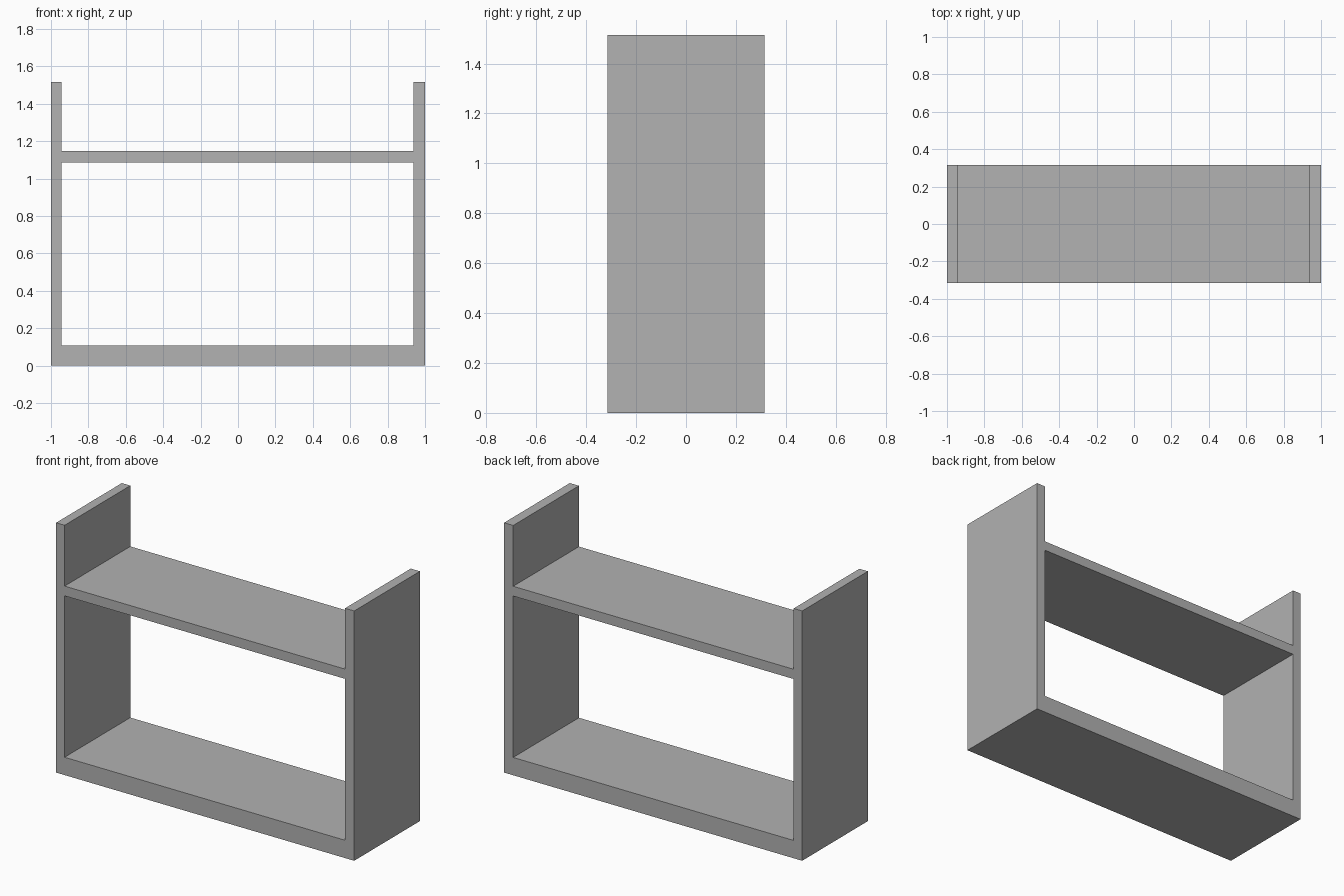
import bpy

cube = bpy.data.objects.get("Cube")
if cube:
    bpy.data.objects.remove(cube, do_unlink=True)

# Overall sizes and the heights of the openings
DEPTH, HEIGHT = 0.63, 1.515
INNER_LEFT, INNER_RIGHT = -0.943, 0.939
BASE_TOP, SHELF_BOTTOM, SHELF_TOP = 0.108, 1.087, 1.146

grey = bpy.data.materials.new("plain grey")
grey.use_nodes = True
colour = (0.445, 0.445, 0.445, 1)
grey.diffuse_color = colour
grey.node_tree.nodes["Principled BSDF"].inputs["Base Color"].default_value = colour


def box(name, x, y, z):
    """Box spanning the given (low, high) ranges."""
    spans = (x, y, z)
    bpy.ops.mesh.primitive_cube_add(size=1, location=[sum(s) / 2 for s in spans])
    ob = bpy.context.object
    ob.name = name
    ob.scale = [s[1] - s[0] for s in spans]
    bpy.ops.object.transform_apply(location=True, rotation=False, scale=True)
    ob.data.materials.append(grey)
    return ob


# One-piece shelf frame, with the space above and below the shelf cut through
frame = box("shelf_frame", (-1, 1), (-DEPTH / 2, DEPTH / 2), (0, HEIGHT))
openings = {
    "lower_opening": (BASE_TOP, SHELF_BOTTOM),
    "upper_opening": (SHELF_TOP, HEIGHT + 1),
}
for name, z in openings.items():
    cutter = box(name, (INNER_LEFT, INNER_RIGHT), (-DEPTH, DEPTH), z)
    cut = frame.modifiers.new(name, "BOOLEAN")
    cut.operation = "DIFFERENCE"
    cut.solver = "EXACT"
    cut.object = cutter
    bpy.context.view_layer.objects.active = frame
    bpy.ops.object.modifier_apply(modifier=cut.name)
    bpy.data.objects.remove(cutter, do_unlink=True)
